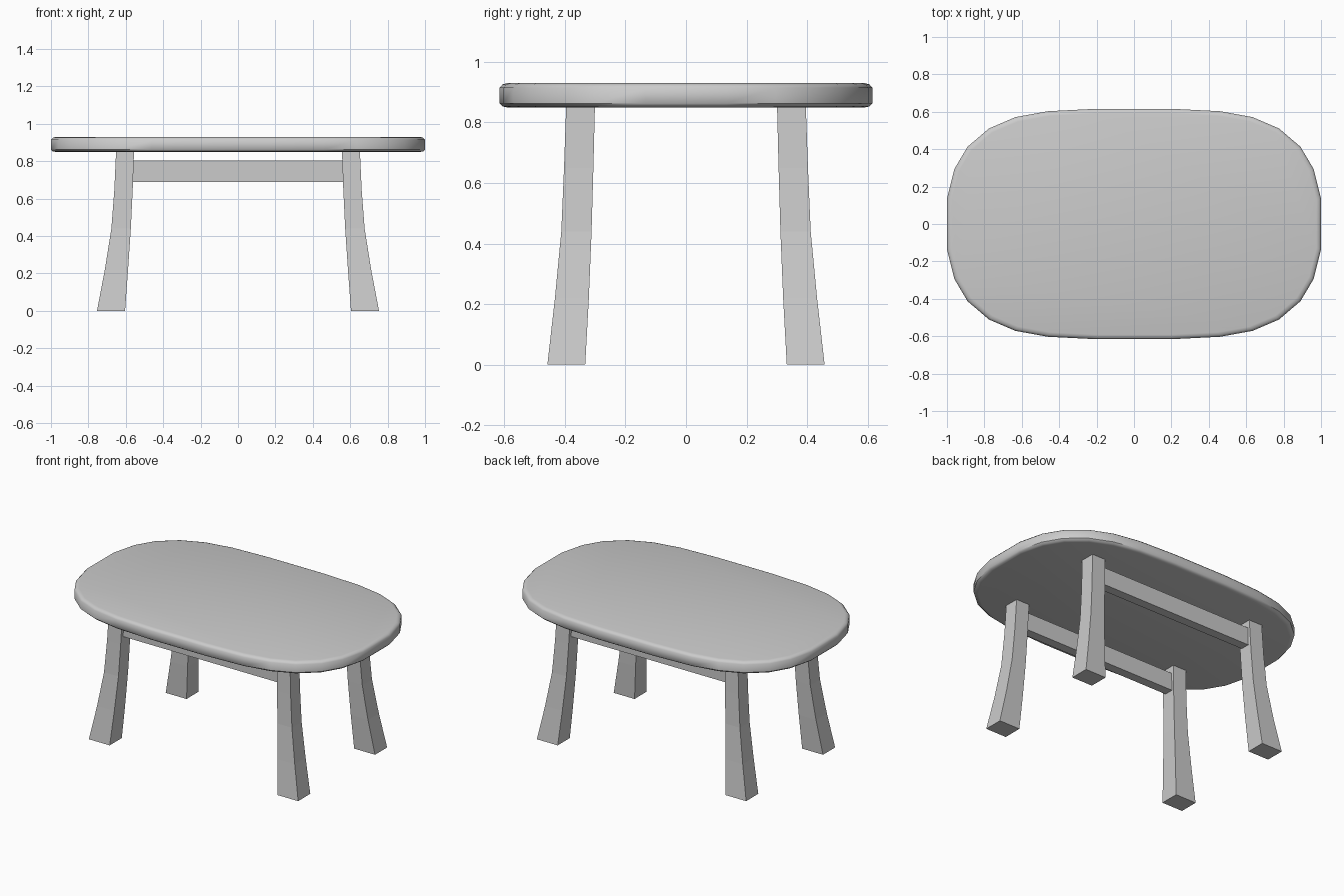
import bpy, bmesh

if "Cube" in bpy.data.objects:
    bpy.data.objects.remove(bpy.data.objects["Cube"])


def add_object(name, bm):
    bmesh.ops.recalc_face_normals(bm, faces=bm.faces)
    mesh = bpy.data.meshes.new(name)
    bm.to_mesh(mesh)
    bm.free()
    obj = bpy.data.objects.new(name, mesh)
    bpy.context.collection.objects.link(obj)
    return obj


def loft(name, rings):
    """Skin closed rings of points and cap both ends."""
    bm = bmesh.new()
    loops = [[bm.verts.new(p) for p in ring] for ring in rings]
    n = len(loops[0])
    for a, b in zip(loops, loops[1:]):
        for i in range(n):
            j = (i + 1) % n
            bm.faces.new((a[i], a[j], b[j], b[i]))
    bm.faces.new(loops[0][::-1])
    bm.faces.new(loops[-1])
    return add_object(name, bm)


# Tabletop: one quarter of the faceted oval, mirrored, with a rounded edge
quarter = [(1.0, 0.135), (0.96, 0.295), (0.89, 0.413), (0.775, 0.511),
           (0.635, 0.571), (0.46, 0.603), (0.2, 0.616)]
half = quarter + [(-x, y) for x, y in reversed(quarter)]
outline = half + [(-x, -y) for x, y in half]
edge = [(0.850, 0.025), (0.853, 0.010), (0.863, 0.0),
        (0.915, 0.0), (0.926, 0.010), (0.930, 0.025)]
top = loft("tabletop", [[(x * (1 - d), y * (1 - d / 0.616), z) for x, y in outline]
                        for z, d in edge])
bpy.context.view_layer.objects.active = top
top.select_set(True)
bpy.ops.object.shade_smooth_by_angle(angle=0.8)

# Legs: square section flaring outward to the floor (z, x range, y range)
sections = [(0.0, 0.604, 0.754, 0.333, 0.458),
            (0.22, 0.588, 0.712, 0.321, 0.433),
            (0.44, 0.573, 0.677, 0.312, 0.412),
            (0.65, 0.563, 0.661, 0.306, 0.403),
            (0.852, 0.556, 0.652, 0.301, 0.396)]
for sx, side in ((-1, "left"), (1, "right")):
    for sy, end in ((-1, "front"), (1, "back")):
        loft(f"{end}_{side}_leg",
             [[(sx * x, sy * y, z) for x, y in ((x0, y0), (x1, y0), (x1, y1), (x0, y1))]
              for z, x0, x1, y0, y1 in sections])

# Rails joining the legs along the long sides
for sy, end in ((-1, "front"), (1, "back")):
    ring = [(sy * 0.35 + dy, z) for dy, z in
            ((-0.03, 0.69), (0.03, 0.69), (0.03, 0.805), (-0.03, 0.805))]
    loft(f"{end}_rail", [[(x, y, z) for y, z in ring] for x in (-0.565, 0.565)])
